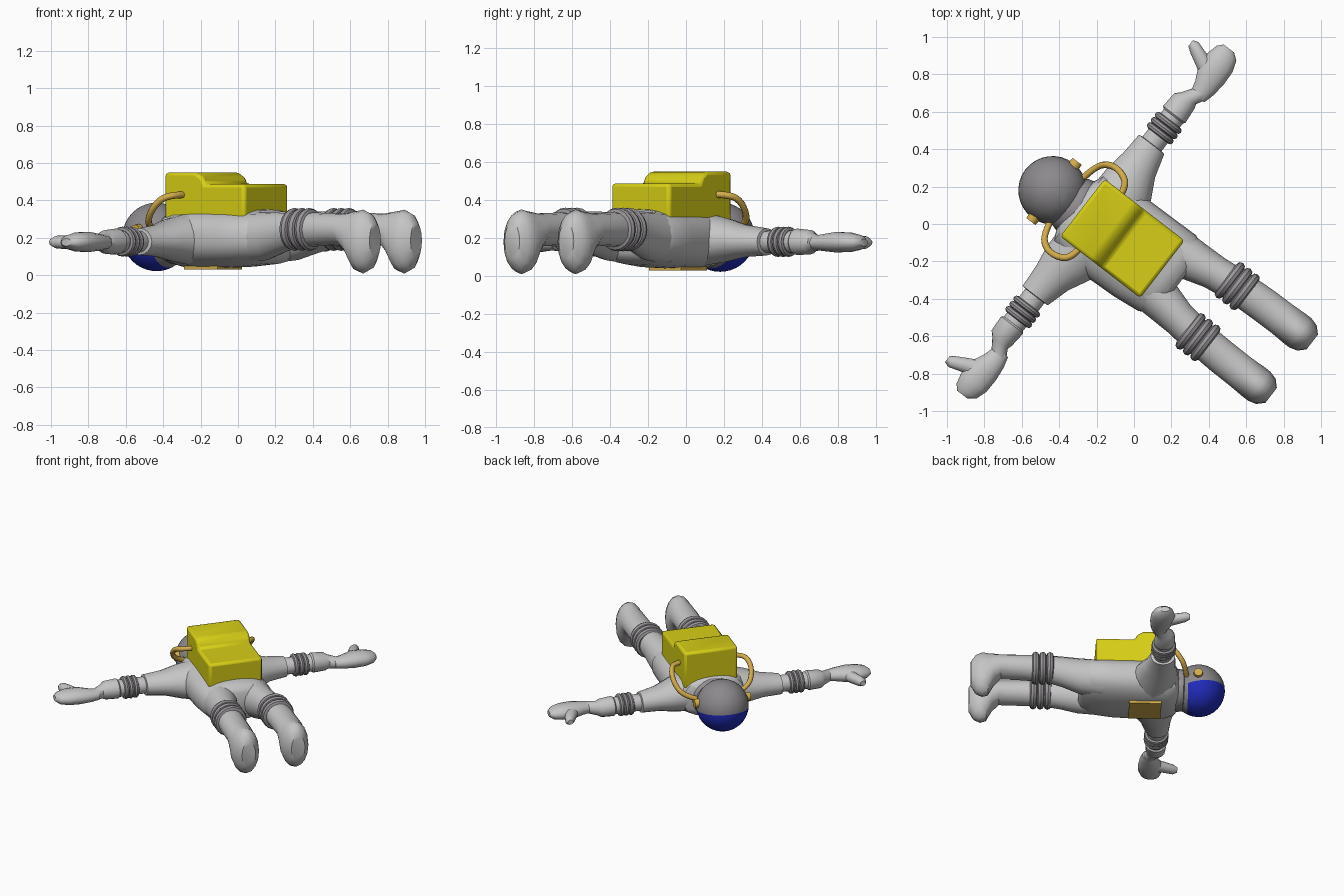
import bpy, bmesh, math
from mathutils import Matrix, Vector

if "Cube" in bpy.data.objects:
    bpy.data.objects.remove(bpy.data.objects["Cube"])

# Body frame: local +x = sideways, local +y = towards the head, z up
ROT = Matrix.Rotation(math.radians(52.4), 4, 'Z')
FRAME = ROT @ Matrix.Translation((-0.115, 0, 0))


def material(name, col):
    m = bpy.data.materials.new(name)
    m.diffuse_color = (*col, 1)
    m.use_nodes = True
    m.node_tree.nodes["Principled BSDF"].inputs["Base Color"].default_value = m.diffuse_color
    return m


SUIT = material("suit_grey", (0.56, 0.56, 0.56))
HELMET = material("helmet_grey", (0.26, 0.25, 0.26))
BAND = material("band_grey", (0.32, 0.30, 0.32))
YELLOW = material("pack_yellow", (0.68, 0.62, 0.008))
ORANGE = material("hose_orange", (0.66, 0.42, 0.07))
BLUE = material("visor_blue", (0.015, 0.025, 0.50))


def finish(name, bm, *mats):
    bmesh.ops.recalc_face_normals(bm, faces=bm.faces)
    me = bpy.data.meshes.new(name)
    bm.to_mesh(me)
    bm.free()
    for m in mats:
        me.materials.append(m)
    ob = bpy.data.objects.new(name, me)
    bpy.context.collection.objects.link(ob)
    ob.matrix_world = FRAME
    return ob


def loft(name, axis, rows, mat, side=1, n=16, power=2.0, shift=0.0):
    """Skin oval rings; row = (position, centre, radius, z, z radius)."""
    bm = bmesh.new()
    rings = []
    for p, c, r, z, rz in rows:
        ring = []
        for i in range(n):
            a = 2 * math.pi * i / n
            u, v = [math.copysign(abs(k) ** (2 / power), k) for k in (math.cos(a), math.sin(a))]
            if axis == 'x':
                co = (side * p, c + r * u, z + rz * v)
            else:
                co = (side * c + r * u + shift, p, z + rz * v)
            ring.append(bm.verts.new(co))
        rings.append(ring)
    for a, b in zip(rings, rings[1:]):
        for i in range(n):
            j = (i + 1) % n
            bm.faces.new((a[i], a[j], b[j], b[i]))
    bm.faces.new(rings[0])
    bm.faces.new(rings[-1])
    return finish(name, bm, mat)


def ring_bands(name, axis, positions, centre, z, r, rz, minor, side, shift=0.0):
    """Stack of oval tori around a limb."""
    bm = bmesh.new()
    n, k = 20, 8
    for p in positions:
        grid = []
        for i in range(n):
            a = 2 * math.pi * i / n
            row = []
            for j in range(k):
                b = 2 * math.pi * j / k
                u = (r + minor * math.cos(b)) * math.cos(a)
                v = (rz + minor * math.cos(b)) * math.sin(a)
                w = p + minor * math.sin(b)
                co = (side * w, centre + u, z + v) if axis == 'x' else (side * centre + u + shift, w, z + v)
                row.append(bm.verts.new(co))
            grid.append(row)
        for i in range(n):
            for j in range(k):
                i2, j2 = (i + 1) % n, (j + 1) % k
                bm.faces.new((grid[i][j], grid[i2][j], grid[i2][j2], grid[i][j2]))
    return finish(name, bm, BAND)


# Torso
loft("torso", 'y', [
    (0.315, 0, 0.15, 0.20, 0.12), (0.285, 0, 0.22, 0.20, 0.145), (0.22, 0, 0.25, 0.198, 0.158),
    (0.05, 0, 0.265, 0.198, 0.160), (-0.15, 0.005, 0.262, 0.20, 0.156), (-0.30, 0.015, 0.255, 0.205, 0.146),
    (-0.36, 0.015, 0.225, 0.21, 0.125), (-0.385, 0.015, 0.17, 0.21, 0.09)], SUIT, n=28, power=2.4)

# Neck collar
loft("collar", 'y', [(0.28, 0, 0.15, 0.20, 0.14), (0.31, 0, 0.165, 0.20, 0.145),
                     (0.345, 0, 0.155, 0.20, 0.14), (0.36, 0, 0.12, 0.20, 0.12)], BAND, n=24)

# Helmet with visor cut into its lower front
bm = bmesh.new()
HC = Vector((-0.008, 0.455, 0.205))
bmesh.ops.create_uvsphere(bm, u_segments=32, v_segments=20, radius=0.183, matrix=Matrix.Translation(HC))
VN, VP = Vector((0, -0.15, 1)).normalized(), HC + Vector((0, 0, -0.02))
neck_cut = HC.y - 0.08
for co, no in ((VP, VN), (Vector((0, neck_cut, 0)), Vector((0, 1, 0)))):
    bmesh.ops.bisect_plane(bm, geom=bm.verts[:] + bm.edges[:] + bm.faces[:], plane_co=co, plane_no=no)
for f in bm.faces:
    c = f.calc_center_median()
    f.material_index = int((c - VP).dot(VN) < 0 and c.y > neck_cut)
finish("helmet", bm, HELMET, BLUE)

for side, tag in ((1, "right"), (-1, "left")):
    # Ear discs on the helmet
    bm = bmesh.new()
    bmesh.ops.create_cone(bm, cap_ends=True, segments=16, radius1=0.034, radius2=0.03, depth=0.04,
                          matrix=Matrix.Translation((side * 0.183 - 0.008, 0.445, 0.24))
                          @ Matrix.Rotation(side * math.pi / 2, 4, 'Y'))
    finish(tag + "_ear_disc", bm, ORANGE)

    # Arm: wide shoulder cone, elbow, forearm cuff, wrist
    loft(tag + "_shoulder", 'x', [
        (0.14, 0.13, 0.17, 0.195, 0.14), (0.27, 0.15, 0.145, 0.19, 0.115), (0.38, 0.17, 0.108, 0.185, 0.085),
        (0.51, 0.185, 0.085, 0.18, 0.072), (0.515, 0.185, 0.05, 0.18, 0.05)], SUIT, side)
    loft(tag + "_forearm", 'x', [
        (0.45, 0.185, 0.064, 0.18, 0.058), (0.70, 0.185, 0.064, 0.18, 0.06), (0.71, 0.187, 0.075, 0.18, 0.07),
        (0.80, 0.188, 0.068, 0.178, 0.064), (0.825, 0.18, 0.052, 0.176, 0.05), (0.89, 0.14, 0.048, 0.175, 0.04)],
        SUIT, side)
    ring_bands(tag + "_elbow_bands", 'x', (0.585, 0.62, 0.655), 0.185, 0.18, 0.068, 0.062, 0.018, side)

    # Mitten hand and thumb
    loft(tag + "_hand", 'x', [
        (0.86, 0.145, 0.046, 0.175, 0.038), (0.92, 0.145, 0.062, 0.176, 0.045), (1.00, 0.16, 0.085, 0.178, 0.055),
        (1.08, 0.162, 0.084, 0.178, 0.052), (1.14, 0.165, 0.066, 0.177, 0.04), (1.168, 0.17, 0.035, 0.176, 0.02)],
        SUIT, side, n=14)
    loft(tag + "_thumb", 'y', [
        (0.17, 1.00, 0.06, 0.177, 0.042), (0.25, 1.03, 0.044, 0.177, 0.038),
        (0.32, 1.06, 0.036, 0.177, 0.034), (0.35, 1.066, 0.02, 0.177, 0.018)], SUIT, side, n=12)

    # Leg running into a boot with the toe pointing down
    loft(tag + "_leg", 'y', [
        (-0.22, 0.12, 0.125, 0.20, 0.135), (-0.38, 0.135, 0.112, 0.21, 0.128), (-0.50, 0.155, 0.095, 0.23, 0.11),
        (-0.62, 0.17, 0.092, 0.245, 0.095), (-0.80, 0.178, 0.094, 0.245, 0.088), (-0.93, 0.18, 0.094, 0.245, 0.085),
        (-0.98, 0.18, 0.096, 0.22, 0.118), (-1.02, 0.18, 0.098, 0.183, 0.160), (-1.06, 0.18, 0.098, 0.18, 0.171),
        (-1.105, 0.18, 0.085, 0.18, 0.150), (-1.14, 0.18, 0.05, 0.185, 0.095)], SUIT, side, shift=0.0165)
    ring_bands(tag + "_knee_bands", 'y', (-0.59, -0.64, -0.69), 0.172, 0.245, 0.092, 0.09, 0.025, side, 0.0165)

    # Air hose from pack to helmet
    cu = bpy.data.curves.new(tag + "_hose", 'CURVE')
    cu.dimensions = '3D'
    cu.bevel_depth = 0.018
    cu.bevel_resolution = 2
    cu.use_fill_caps = True
    sp = cu.splines.new('NURBS')
    pts = [(0.17, 0.15, 0.43), (0.245, 0.155, 0.43), (0.285, 0.22, 0.41), (0.285, 0.29, 0.34),
           (0.235, 0.35, 0.265), (0.14, 0.365, 0.235)]
    sp.points.add(len(pts) - 1)
    for p, (x, y, z) in zip(sp.points, pts):
        p.co = (side * x + 0.008, y, z, 1)
    sp.use_endpoint_u = True
    sp.order_u = 3
    sp.resolution_u = 5
    cu.materials.append(ORANGE)
    ob = bpy.data.objects.new(tag + "_hose", cu)
    bpy.context.collection.objects.link(ob)
    ob.matrix_world = FRAME

# Stepped backpack: side profile pushed across the back
bm = bmesh.new()
profile = [(-0.268, 0.27), (-0.268, 0.488), (0.0, 0.488), (0.02, 0.525), (0.06, 0.55), (0.272, 0.55), (0.272, 0.27)]
face = bm.faces.new([bm.verts.new((-0.178, y, z)) for y, z in profile])
ext = bmesh.ops.extrude_face_region(bm, geom=[face])
bmesh.ops.translate(bm, vec=(0.388, 0, 0), verts=[v for v in ext["geom"] if isinstance(v, bmesh.types.BMVert)])
pack = finish("backpack", bm, YELLOW)
bev = pack.modifiers.new("bevel", 'BEVEL')
bev.width = 0.018
bev.segments = 2

# Chest control panel
bm = bmesh.new()
bmesh.ops.create_cube(bm, size=1, matrix=Matrix.Translation((0, 0.08, 0.045)) @ Matrix.Diagonal((0.215, 0.225, 0.03, 1)))
finish("chest_panel", bm, ORANGE)

# Smooth shading with sharp edges kept
bpy.ops.object.select_all(action='DESELECT')
for ob in bpy.context.scene.objects:
    if ob.type == 'MESH':
        ob.select_set(True)
        bpy.context.view_layer.objects.active = ob
bpy.ops.object.shade_smooth_by_angle(angle=math.radians(40))
